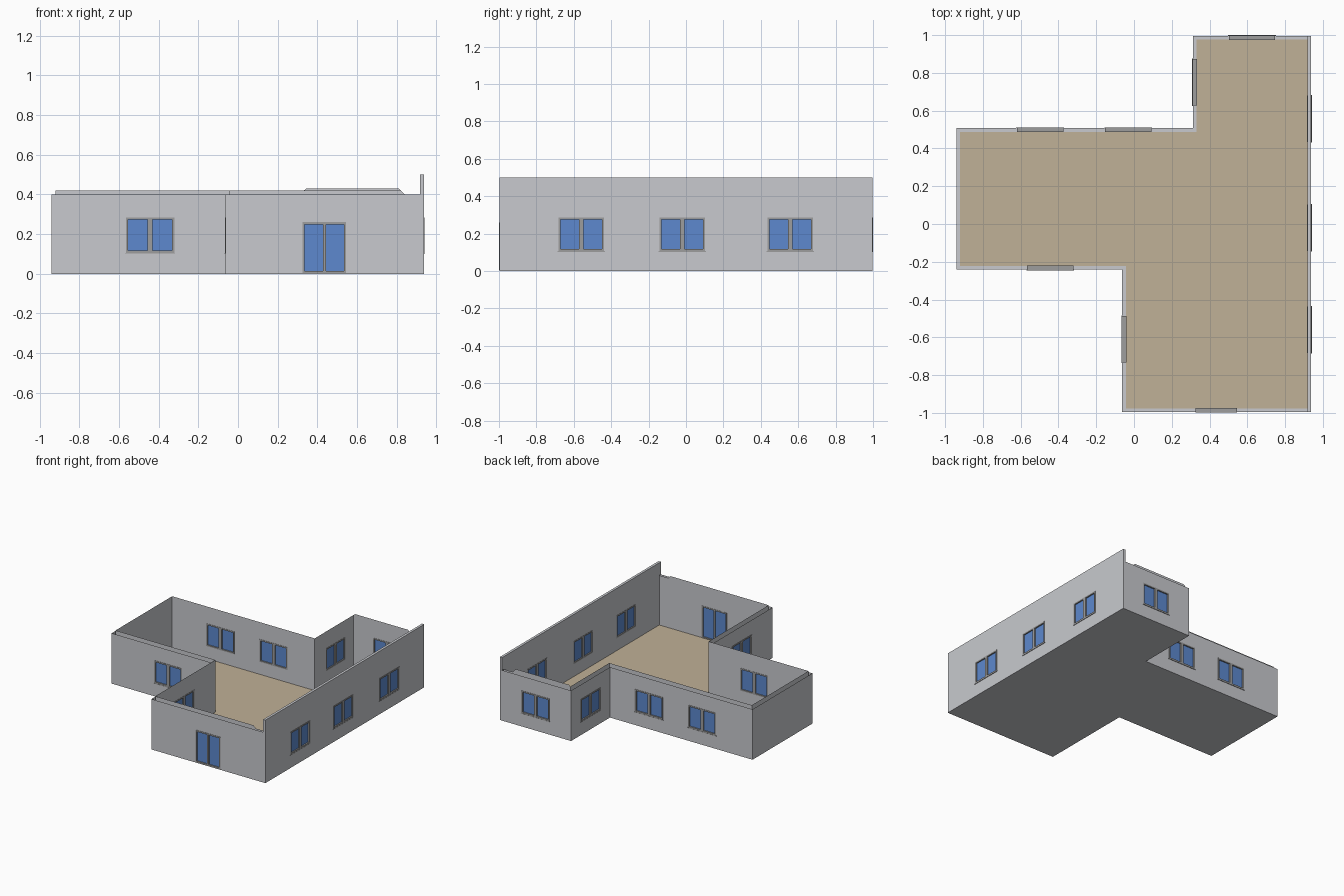
import bpy, bmesh
from mathutils import Vector

if "Cube" in bpy.data.objects:
    bpy.data.objects.remove(bpy.data.objects["Cube"])


def material(name, rgb):
    m = bpy.data.materials.new(name)
    m.diffuse_color = (*rgb, 1)
    m.use_nodes = True
    m.node_tree.nodes["Principled BSDF"].inputs["Base Color"].default_value = m.diffuse_color
    return m


WALL = material("wall grey", (0.58, 0.59, 0.62))
FRAME = material("frame grey", (0.34, 0.34, 0.34))
GLASS = material("glass blue", (0.11, 0.25, 0.62))
FLOOR = material("floor tan", (0.53, 0.44, 0.31))

T = 0.02                      # wall cavity thickness
Z_OUT, Z_IN, Z_TALL = 0.40, 0.42, 0.50
WIN = (0.245, 0.106, 0.285, 0.025)    # width, bottom, top, mullion
DOOR = (0.22, 0.004, 0.26, 0.015)

# Outer and inner footprints, counter-clockwise from the front left corner of the wing
X0, X1, Y1 = -0.94, 0.938, 0.996
outer = [(-0.063, -Y1), (X1, -Y1), (X1, Y1), (0.312, Y1),
         (0.312, 0.508), (X0, 0.508), (X0, -0.242), (-0.063, -0.242)]
inner = [(-0.063 + T, -Y1 + T), (X1 - T, -Y1 + T), (X1 - T, Y1 - T), (0.312 + T, Y1 - T),
         (0.312 + T, 0.508 - T), (X0 + T, 0.508 - T), (X0 + T, -0.242 + T), (-0.063 + T, -0.242 + T)]

# Openings per wall edge: (centre as a world coordinate along the wall, kind)
openings = {0: [(0.435, DOOR)],
            1: [(-0.56, WIN), (-0.02, WIN), (0.557, WIN)],
            2: [(0.625, WIN)],
            3: [(0.75, WIN)],
            4: [(-0.03, WIN), (-0.497, WIN)],
            6: [(-0.443, WIN)],
            7: [(-0.61, WIN)]}


def finish(bm, name, mats, recalc=False):
    bmesh.ops.remove_doubles(bm, verts=bm.verts, dist=1e-5)
    if recalc:
        bmesh.ops.recalc_face_normals(bm, faces=bm.faces)
    me = bpy.data.meshes.new(name)
    bm.to_mesh(me)
    bm.free()
    for m in mats:
        me.materials.append(m)
    ob = bpy.data.objects.new(name, me)
    bpy.context.collection.objects.link(ob)


def face(bm, pts, flip=False):
    bm.faces.new([bm.verts.new(p) for p in (reversed(pts) if flip else pts)])


def along(a, d, c):
    """Distance from a to world coordinate c along an axis-aligned direction d."""
    return (c - a.x) * d.x if abs(d.x) > 0.5 else (c - a.y) * d.y


def panel(bm, a, b, top, holes, flip=False):
    """Vertical wall sheet from a to b with rectangular openings."""
    a, b = Vector((*a, 0)), Vector((*b, 0))
    d = (b - a).normalized()

    def rect(t0, t1, z0, z1):
        if z1 - z0 > 1e-4:
            face(bm, [a + d * t + Vector((0, 0, z))
                      for t, z in ((t0, z0), (t1, z0), (t1, z1), (t0, z1))], flip)
    pos = 0
    for t, (w, z0, z1, _) in sorted((along(a, d, c), k) for c, k in holes):
        rect(pos, t - w / 2, 0, top)
        rect(t - w / 2, t + w / 2, 0, z0)
        rect(t - w / 2, t + w / 2, z1, top)
        pos = t + w / 2
    rect(pos, (b - a).length, 0, top)


# Walls: open-topped double sheets, the inner one slightly taller
wo, wi = bmesh.new(), bmesh.new()
for i in range(8):
    j, h = (i + 1) % 8, openings.get(i, [])
    panel(wo, outer[i], outer[j], Z_TALL if i == 1 else Z_OUT, h)
    zin = Z_TALL if i == 1 else Z_OUT if i in (0, 2) else Z_IN
    panel(wi, inner[i], inner[j], zin, h, True)
# Raised inner strips on the front and back walls, dropping near the tall wall
yf, yb = -Y1 + T, Y1 - T
face(wi, [(x, yf, z) for x, z in ((-0.043, 0.40), (0.84, 0.40), (0.82, 0.42), (-0.043, 0.42))], True)
face(wi, [(x, yb, z) for x, z in ((0.332, 0.40), (0.84, 0.40), (0.81, 0.43), (0.345, 0.43), (0.332, 0.42))])
finish(wo, "outer_walls", [WALL])
finish(wi, "inner_walls", [WALL])

# Cap and ends of the tall right wall
cap = bmesh.new()
xi = X1 - T
face(cap, [(xi, -Y1, Z_TALL), (X1, -Y1, Z_TALL), (X1, Y1, Z_TALL), (xi, Y1, Z_TALL)])
for s in (-1, 1):
    face(cap, [(xi, s * Y1, 0.4), (X1, s * Y1, 0.4), (X1, s * Y1, 0.5), (xi, s * Y1, 0.5)], s > 0)
    face(cap, [(xi, s * Y1, 0.4), (xi, s * (Y1 - T), 0.4),
               (xi, s * (Y1 - T), 0.5), (xi, s * Y1, 0.5)], s < 0)
finish(cap, "tall_wall_cap", [WALL])


def plate(name, poly, z0, z1, mat):
    bm = bmesh.new()
    f = bm.faces.new([bm.verts.new((x, y, z0)) for x, y in poly])
    ext = bmesh.ops.extrude_face_region(bm, geom=[f], use_keep_orig=True)
    bmesh.ops.translate(bm, vec=(0, 0, z1 - z0),
                        verts=[v for v in ext["geom"] if isinstance(v, bmesh.types.BMVert)])
    finish(bm, name, [mat], True)


# Ground slab and floor
plate("base_slab", outer, 0, 0.003, WALL)
plate("floor", inner, 0.003, 0.006, FLOOR)


def window(name, a, d, t, kind):
    """Frame bars, sill and recessed panes in wall-local coordinates."""
    w, z0, z1, mull = kind
    n = Vector((-d.y, d.x, 0))
    bm = bmesh.new()

    def box(t0, t1, d0, d1, za, zb, mat=0):
        r = bmesh.ops.create_cube(bm, size=1)
        for v in r["verts"]:
            c = v.co.copy()
            v.co = (a + d * (t + (t0 if c.x < 0 else t1))
                    + n * (d0 if c.y < 0 else d1) + Vector((0, 0, za if c.z < 0 else zb)))
        for f in {f for v in r["verts"] for f in v.link_faces}:
            f.material_index = mat

    e, h, front, back = 0.011, w / 2, -0.003, T + 0.002
    for s0, s1 in ((-h, -h + e), (h - e, h), (-mull / 2, mull / 2)):
        box(s0, s1, front, back, z0 + e, z1 - e)
    box(-h, h, front, back, z0, z0 + e)
    box(-h, h, front, back, z1 - e, z1)
    if kind is WIN:
        box(-h - 0.004, h + 0.004, -0.004, 0, z0 - 0.004, z0)
    for s0, s1 in ((-h + e, -mull / 2), (mull / 2, h - e)):
        box(s0, s1, 0.007, 0.013, z0 + e, z1 - e, 1)
    me_name = "door" if kind is DOOR else name
    bmesh.ops.recalc_face_normals(bm, faces=bm.faces)
    finish(bm, me_name, [FRAME, GLASS])


# Windows and the door
for i, items in openings.items():
    a, b = (Vector((*outer[k % 8], 0)) for k in (i, i + 1))
    d = (b - a).normalized()
    for k, (c, kind) in enumerate(items):
        window(f"window_{i}_{k}", a, d, along(a, d, c), kind)
